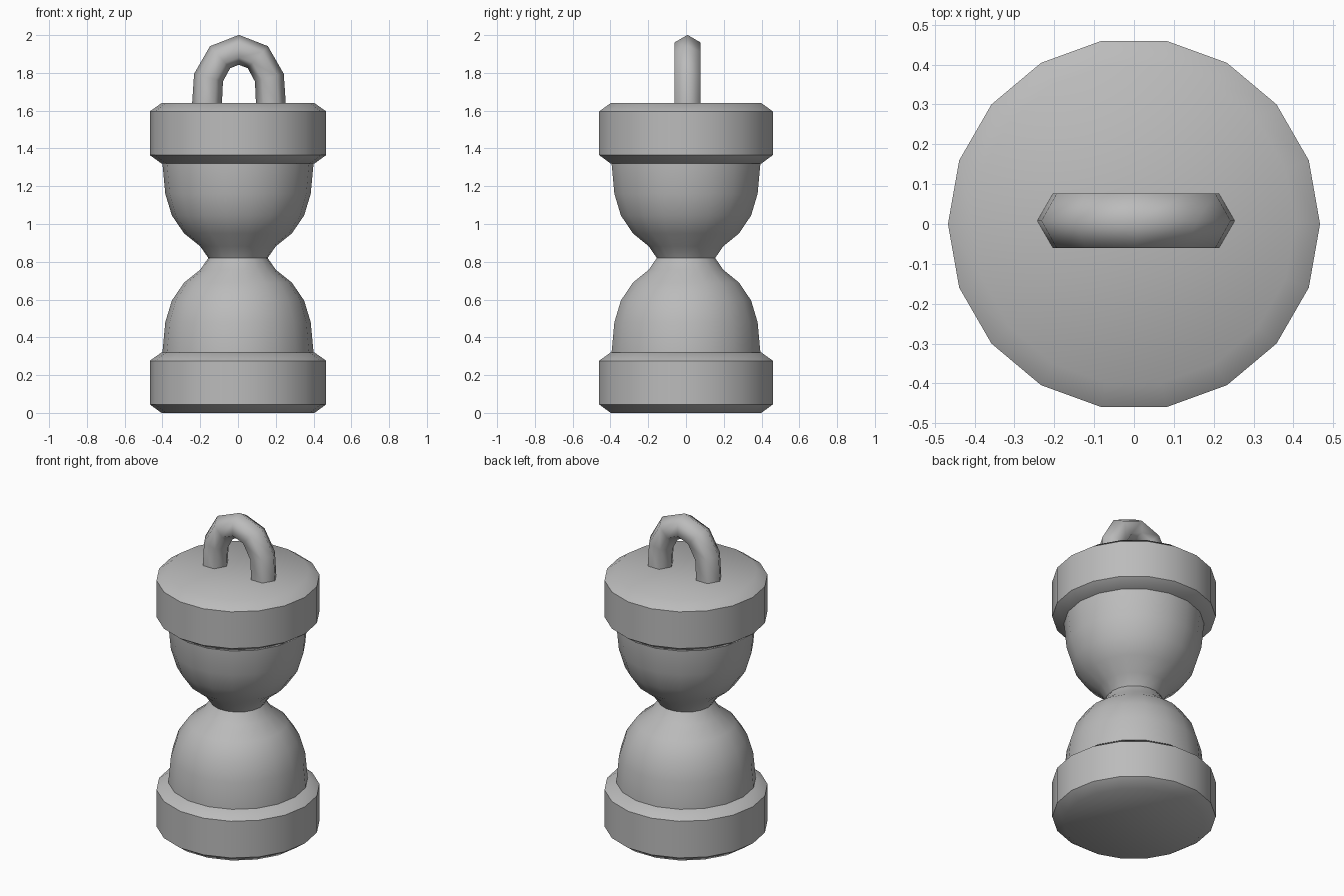
import bpy, bmesh
from math import cos, sin, tau, radians
from mathutils import Vector

default = bpy.data.objects.get("Cube")
if default:
    bpy.data.objects.remove(default)

grey = bpy.data.materials.new("plain grey")
grey.use_nodes = True
grey.diffuse_color = (0.5, 0.5, 0.5, 1)
grey.node_tree.nodes["Principled BSDF"].inputs["Base Color"].default_value = grey.diffuse_color


def build(name, rings, angle):
    """Skin a list of rings of points and close both ends."""
    bm = bmesh.new()
    loops = [[bm.verts.new(p) for p in ring] for ring in rings]
    n = len(loops[0])
    for a, b in zip(loops, loops[1:]):
        for i in range(n):
            j = (i + 1) % n
            bm.faces.new((a[i], a[j], b[j], b[i]))
    bm.faces.new(loops[0][::-1])
    bm.faces.new(loops[-1])
    bmesh.ops.recalc_face_normals(bm, faces=bm.faces)
    mesh = bpy.data.meshes.new(name)
    bm.to_mesh(mesh)
    bm.free()
    mesh.materials.append(grey)
    obj = bpy.data.objects.new(name, mesh)
    bpy.context.collection.objects.link(obj)
    bpy.ops.object.select_all(action='DESELECT')
    obj.select_set(True)
    bpy.context.view_layer.objects.active = obj
    bpy.ops.object.shade_smooth_by_angle(angle=radians(angle))
    return obj


def lathe(name, profile, angle, sides=18):
    return build(name, [[(r * cos(tau * i / sides), r * sin(tau * i / sides), z)
                         for i in range(sides)] for r, z in profile], angle)


# Chamfered end caps
cap = [(0.405, 0), (0.467, 0.045), (0.467, 0.276), (0.405, 0.32)]
for name, base in (("bottom_cap", 0), ("top_cap", 1.32)):
    lathe(name, [(r, z + base) for r, z in cap], 45)

# Two glass bulbs mirrored about the neck
neck = 0.82
half = [(0.40, 0.51), (0.40, 0.50), (0.385, 0.34), (0.35, 0.225),
        (0.285, 0.13), (0.2, 0.062)]
bulb = [(r, neck - d) for r, d in half] + [(0.157, neck)]
bulb += [(r, neck + d) for r, d in reversed(half)]
lathe("glass_bulbs", bulb, 60)

# Hexagonal hanging loop swept along an arch
side = [(0.17, 1.62), (0.161, 1.775), (0.1, 1.883)]
path = [Vector((-x, 0, z)) for x, z in side] + [Vector((0, 0, 1.922))]
path += [Vector((x, 0, z)) for x, z in reversed(side)]
rings = []
for k, p in enumerate(path):
    t = (path[min(k + 1, len(path) - 1)] - path[max(k - 1, 0)]).normalized()
    out = Vector((-t.z, 0, t.x))
    centre = p + Vector((0.005, 0.008, 0))
    rings.append([centre + 0.079 * (cos(tau * i / 6) * out + sin(tau * i / 6) * Vector((0, 1, 0)))
                  for i in range(6)])
build("hanging_loop", rings, 65)
